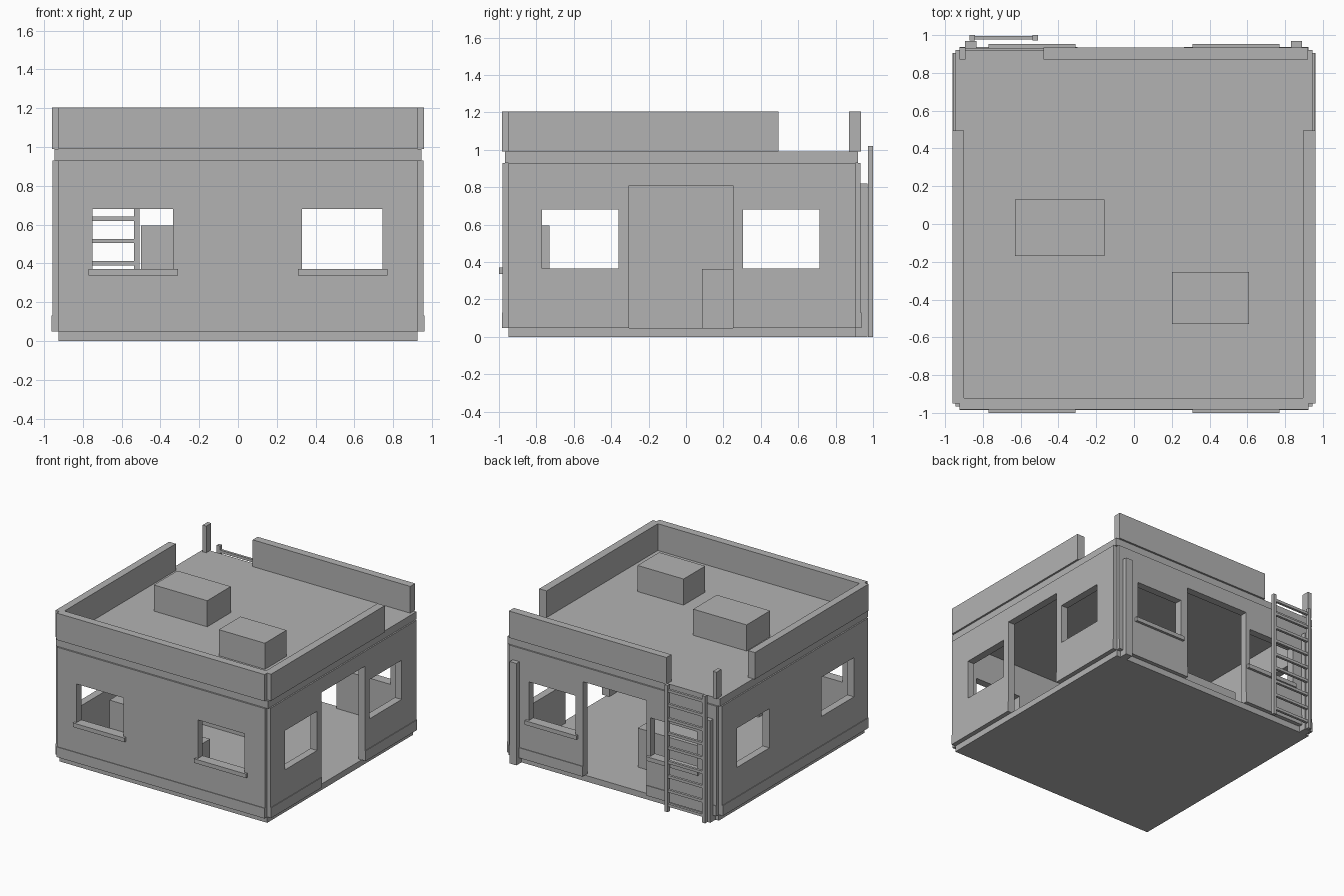
import bpy, bmesh

old = bpy.data.objects.get("Cube")
if old:
    bpy.data.objects.remove(old, do_unlink=True)

grey = bpy.data.materials.new("plain_grey")
grey.use_nodes = True
grey.diffuse_color = (0.45, 0.45, 0.45, 1)
grey.node_tree.nodes["Principled BSDF"].inputs["Base Color"].default_value = (0.45, 0.45, 0.45, 1)


def finish(name, bm):
    bmesh.ops.recalc_face_normals(bm, faces=bm.faces)
    mesh = bpy.data.meshes.new(name)
    bm.to_mesh(mesh)
    bm.free()
    mesh.materials.append(grey)
    obj = bpy.data.objects.new(name, mesh)
    bpy.context.collection.objects.link(obj)
    return obj


def box(name, x, y, z):
    """Box from (min, max) ranges on each axis."""
    bm = bmesh.new()
    bmesh.ops.create_cube(bm, size=1)
    for v in bm.verts:
        v.co = [(r[0] + r[1]) / 2 + c * (r[1] - r[0]) for r, c in zip((x, y, z), v.co)]
    return finish(name, bm)


def wall(name, along, span, depth, height, openings):
    """Upright slab along x or y, with rectangular openings (u0, u1, v0, v1)."""
    bm = bmesh.new()
    us, vs = set(span), set(height)
    for u0, u1, v0, v1 in openings:
        us |= {u0, u1}
        vs |= {v for v in (v0, v1) if height[0] < v < height[1]}
    us, vs = sorted(us), sorted(vs)

    def place(u, v):
        return bm.verts.new((u, depth[0], v) if along == "x" else (depth[0], u, v))

    for a, b in zip(us, us[1:]):
        for c, d in zip(vs, vs[1:]):
            mu, mv = (a + b) / 2, (c + d) / 2
            if not any(o[0] < mu < o[1] and o[2] < mv < o[3] for o in openings):
                bm.faces.new([place(a, c), place(b, c), place(b, d), place(a, d)])
    bmesh.ops.remove_doubles(bm, verts=bm.verts, dist=0.0005)
    new = bmesh.ops.extrude_face_region(bm, geom=bm.faces[:])["geom"]
    t = depth[1] - depth[0]
    bmesh.ops.translate(bm, vec=(0, t, 0) if along == "x" else (t, 0, 0),
                        verts=[g for g in new if isinstance(g, bmesh.types.BMVert)])
    return finish(name, bm)


# Floor and roof slabs
FLOOR, EAVE, ROOF, TOP = 0.048, 0.93, 0.99, 1.205
box("floor_slab", (-0.925, 0.925), (-0.95, 0.905), (0, FLOOR))
box("roof_slab", (-0.945, 0.945), (-0.967, 0.92), (EAVE, ROOF))

# Walls with openings, each with a thin skirting
end_windows = [(-0.75, -0.335, 0.37, 0.68), (0.33, 0.745, 0.37, 0.68)]
side_windows = [(-0.77, -0.36, 0.365, 0.68), (0.305, 0.715, 0.365, 0.68)]
door = [(-0.305, 0.25, 0.0, 0.81)]
back_door = [(-0.3, 0.265, 0.0, 0.81)]
X_SPAN, Y_SPAN = (-0.925, 0.925), (-0.95, 0.905)
walls = [
    ("front", "x", X_SPAN, -0.98, 0.06, end_windows),
    ("back", "x", X_SPAN, 0.932, -0.06, end_windows + back_door),
    ("left", "y", Y_SPAN, 0.956, -0.06, side_windows + door),
    ("right", "y", Y_SPAN, -0.956, 0.06, side_windows),
]
for side, along, span, outer, inward, openings in walls:
    wall(side + "_wall", along, span, (outer, outer + inward), (FLOOR, EAVE), openings)
    out = -0.005 if inward > 0 else 0.005
    wall(side + "_skirting", along, span, (outer, outer + out), (FLOOR, 0.13),
         [o for o in openings if o[2] == 0.0])

# Window sills on the front and back
for side, y in (("front", (-1.0, -0.95)), ("back", (0.9, 0.952))):
    for i, (a, b, c, d) in enumerate(end_windows):
        box(f"{side}_sill_{i}", (a - 0.02, b + 0.025), y, (0.337, 0.37))

# Parapet, open at the back corners
rim = (ROOF, TOP)
box("front_parapet", X_SPAN, (-0.983, -0.92), rim)
box("left_parapet", (0.895, 0.96), (-0.95, 0.495), rim)
box("right_parapet", (-0.96, -0.9), (-0.95, 0.495), rim)
box("back_parapet", (-0.48, 0.922), (0.872, 0.935), rim)
box("parapet_post", (-0.925, -0.893), (0.872, 0.935), rim)

# Roof units
box("roof_unit_right", (-0.63, -0.155), (-0.17, 0.13), (ROOF, 1.2))
box("roof_unit_left", (0.2, 0.61), (-0.53, -0.255), (ROOF, 1.2))

# Rear posts
for side, x in (("right", -0.865), ("left", 0.86)):
    box(f"rear_post_{side}", (x - 0.03, x + 0.03), (0.905, 0.97), (0, 0.82))

# Ladder
for side, x in (("outer", -0.87), ("inner", -0.537)):
    box(f"ladder_rail_{side}", (x, x + 0.028), (0.972, 1.0), (0, 1.02))
for i in range(9):
    z = 0.055 + 0.115 * i
    box(f"ladder_rung_{i}", (-0.85, -0.53), (0.976, 0.996), (z - 0.011, z + 0.011))

# Furniture inside
box("cabinet", (-0.5, -0.2), (-0.92, -0.73), (FLOOR, 0.595))
box("low_chest", (-0.2, 0.2), (-0.92, -0.64), (FLOOR, 0.362))
box("table_block", (-0.5, 0.03), (0.085, 0.57), (FLOOR, 0.362))
